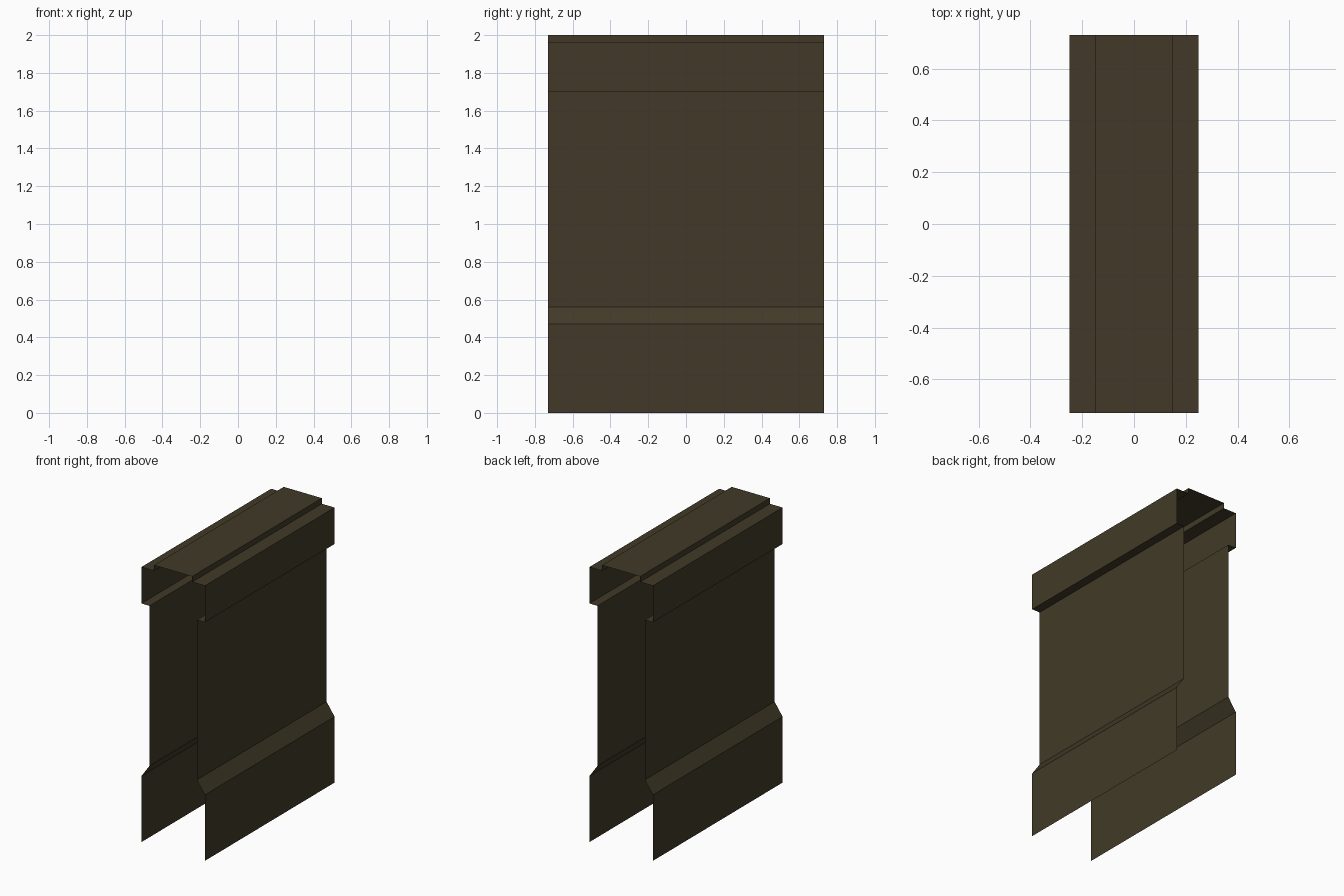
import bpy

if "Cube" in bpy.data.objects:
    bpy.data.objects.remove(bpy.data.objects["Cube"])

HALF = 0.73  # half length along y

mat = bpy.data.materials.new("dark olive brown")
mat.diffuse_color = (0.054, 0.042, 0.021, 1.0)
mat.use_nodes = True
mat.node_tree.nodes["Principled BSDF"].inputs["Base Color"].default_value = mat.diffuse_color


def sheet(name, profile):
    """Extrude an open x/z profile along y, leaving the ends open."""
    verts = [(x, y, z) for x, z in profile for y in (-HALF, HALF)]
    faces = [(2 * i, 2 * i + 1, 2 * i + 3, 2 * i + 2) for i in range(len(profile) - 1)]
    me = bpy.data.meshes.new(name)
    me.from_pydata(verts, [], faces)
    me.materials.append(mat)
    ob = bpy.data.objects.new(name, me)
    bpy.context.collection.objects.link(ob)
    return ob


def mirrored(profile):
    return [(-x, z) for x, z in reversed(profile)]


# Coping: underside lip, outer face, ledge and raised centre
half_cap = [(0.187, 1.70), (0.25, 1.70), (0.25, 1.96), (0.15, 1.96), (0.15, 2.0)]
sheet("coping", half_cap + mirrored(half_cap))

# Upright wall panels and flared plinth on both sides
panel = [(0.187, 0.56), (0.187, 1.70)]
plinth = [(0.25, 0.0), (0.25, 0.47), (0.187, 0.56)]
for part, prof in (("wall_panel", panel), ("plinth", plinth)):
    sheet(part + "_right", prof)
    sheet(part + "_left", mirrored(prof))
